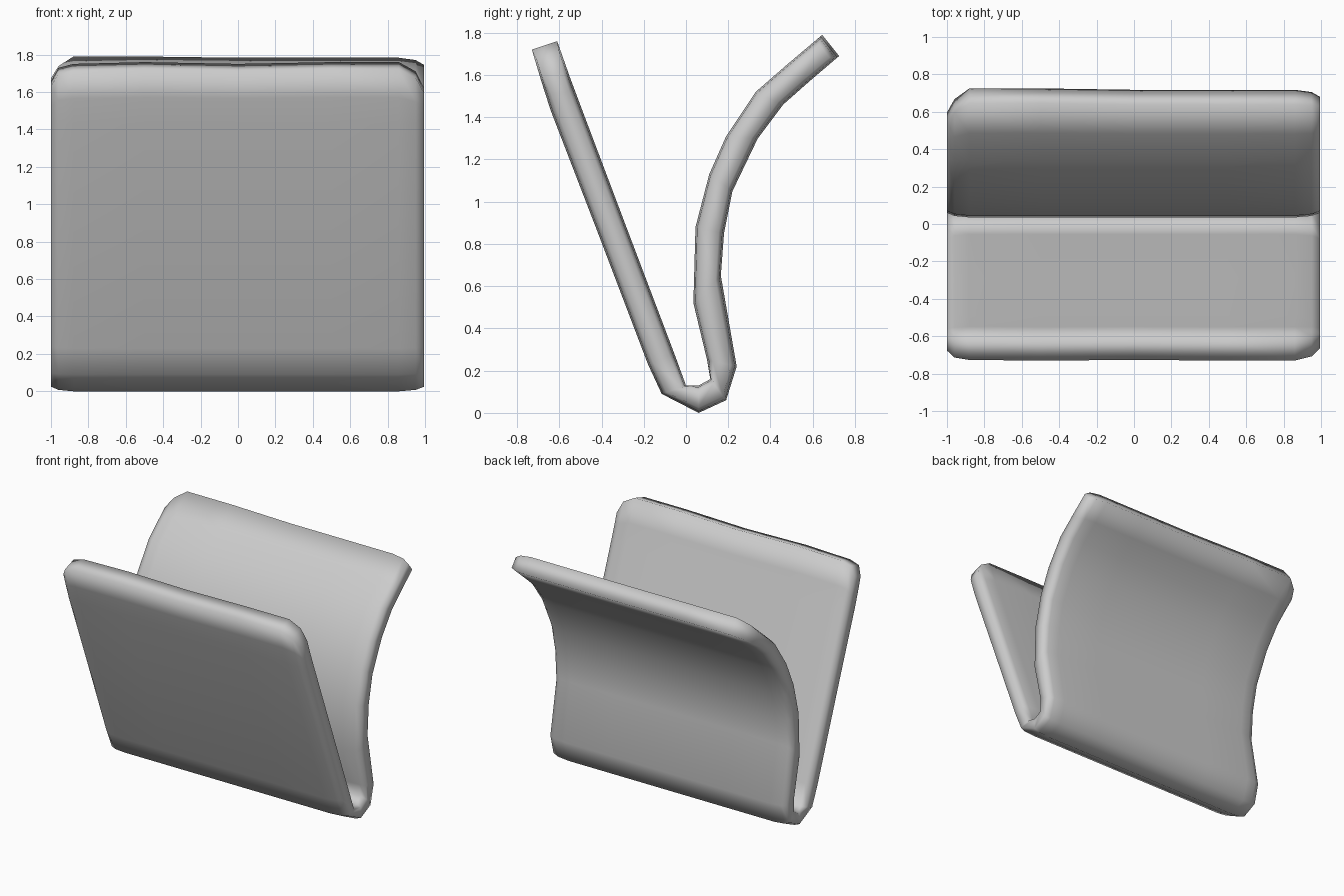
import bpy, bmesh
from mathutils import Vector

if "Cube" in bpy.data.objects:
    bpy.data.objects.remove(bpy.data.objects["Cube"])

# Folded sheet cross-section: (outer y, outer z, inner y, inner z), front tip to back tip
PROFILE = [
    (-.73, 1.72, -.61, 1.76), (-.685, 1.57, -.55, 1.59), (-.64, 1.43, -.49, 1.43),
    (-.42, .86, -.29, .90), (-.18, .23, -.055, .28), (-.115, .09, .00, .13),
    (.06, .00, .06, .13), (.19, .06, .115, .16), (.24, .22, .10, .25),
    (.165, .65, .035, .52), (.18, .85, .045, .88), (.22, 1.05, .11, 1.13),
    (.34, 1.30, .19, 1.31), (.46, 1.46, .33, 1.52), (.59, 1.575, .485, 1.655),
    (.725, 1.69, .645, 1.79),
]

# Sections across the width: x, thickness factor, front tip cut, back tip cut
SECTIONS = [
    (-1.0, .62, .10, .15), (-.96, .88, .03, .07), (-.88, 1, .01, .0), (-.5, 1, 0, 0),
    (0, 1, .01, .01), (.5, 1, 0, .01), (.86, 1, 0, .01), (.95, .88, .05, .02), (.995, .62, .14, .04),
]


def section_points(x, thick, front_cut, back_cut):
    """Outer and inner points of one slice, thinned at the ends, tips shortened."""
    pairs = []
    for oy, oz, iy, iz in PROFILE:
        o, i = Vector((x, oy, oz)), Vector((x, iy, iz))
        mid = (o + i) / 2
        pairs.append([mid + (o - mid) * thick, mid + (i - mid) * thick])
    for tip, nxt, cut in ((0, 2, front_cut), (-1, -3, back_cut)):
        for side in (0, 1):
            step = (pairs[nxt][side] - pairs[tip][side]).normalized()
            pairs[tip][side] += step * cut
            pairs[tip + (1 if tip == 0 else -1)][side] += step * cut * .5
    return pairs


# Loft the slices into one closed sheet
bm = bmesh.new()
slices = []
for s in SECTIONS:
    pts = section_points(*s)
    slices.append([[bm.verts.new(p) for p in pair] for pair in pts])

n = len(PROFILE)
for a, b in zip(slices, slices[1:]):
    ring_a = [p[0] for p in a] + [p[1] for p in reversed(a)]
    ring_b = [p[0] for p in b] + [p[1] for p in reversed(b)]
    for k in range(2 * n):
        j = (k + 1) % (2 * n)
        bm.faces.new((ring_a[k], ring_a[j], ring_b[j], ring_b[k]))

# End caps
for s in (slices[0], slices[-1]):
    for p, q in zip(s, s[1:]):
        bm.faces.new((p[0], p[1], q[1], q[0]))

bmesh.ops.recalc_face_normals(bm, faces=bm.faces)
for f in bm.faces:
    f.smooth = True
mesh = bpy.data.meshes.new("folded_holder")
bm.to_mesh(mesh)
bm.free()
holder = bpy.data.objects.new("folded_holder", mesh)
bpy.context.collection.objects.link(holder)
